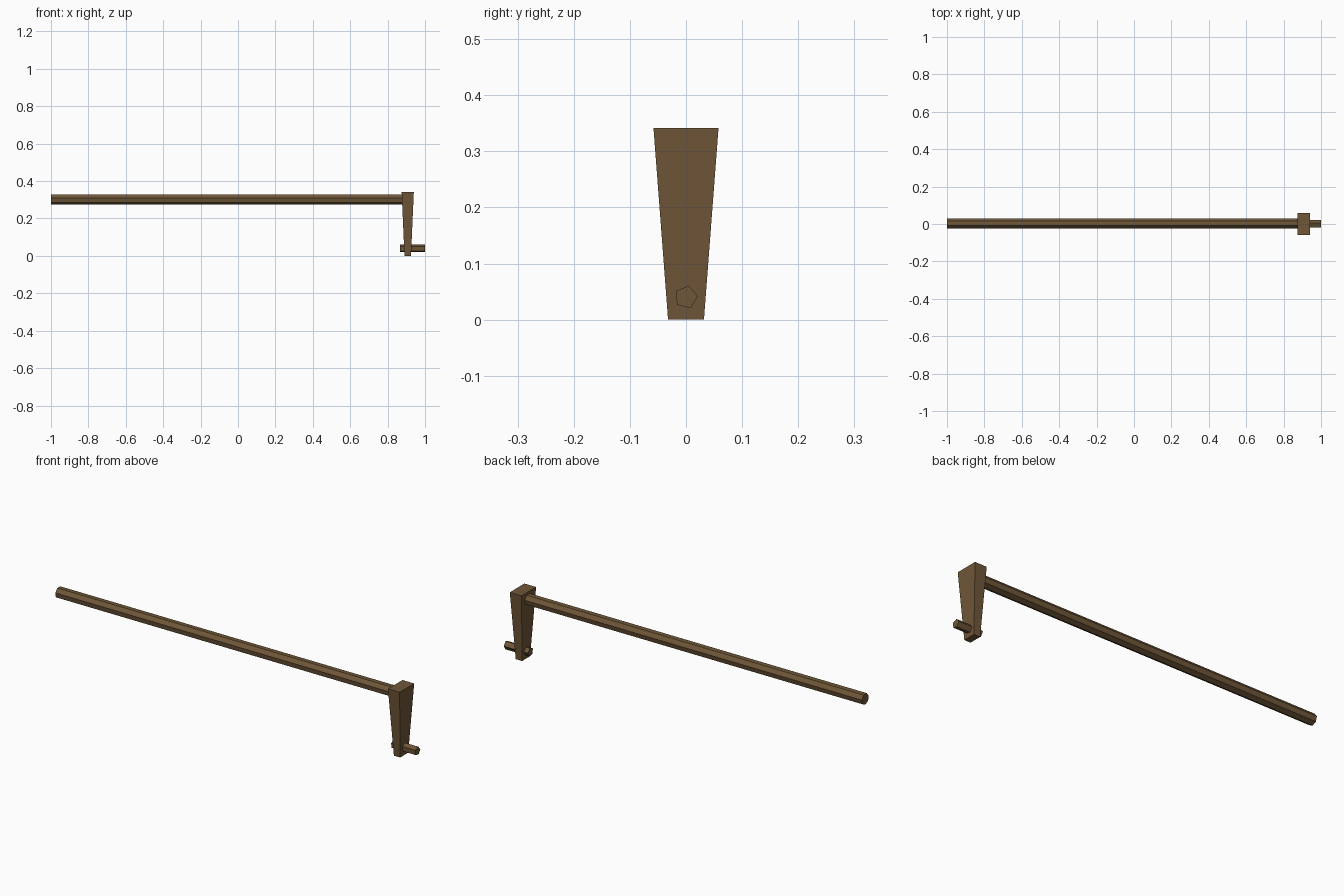
import bpy, bmesh, math

if "Cube" in bpy.data.objects:
    bpy.data.objects.remove(bpy.data.objects["Cube"])

wood = bpy.data.materials.new("brown wood")
wood.diffuse_color = (0.16, 0.095, 0.04, 1)
wood.use_nodes = True
wood.node_tree.nodes["Principled BSDF"].inputs["Base Color"].default_value = wood.diffuse_color


def finish(name, bm):
    bmesh.ops.recalc_face_normals(bm, faces=bm.faces)
    me = bpy.data.meshes.new(name)
    bm.to_mesh(me)
    bm.free()
    me.materials.append(wood)
    ob = bpy.data.objects.new(name, me)
    bpy.context.collection.objects.link(ob)
    return ob


def loft(name, ring_a, ring_b):
    """Closed solid between two matching rings."""
    bm = bmesh.new()
    a = [bm.verts.new(p) for p in ring_a]
    b = [bm.verts.new(p) for p in ring_b]
    n = len(a)
    bm.faces.new(a)
    bm.faces.new(b)
    for i in range(n):
        j = (i + 1) % n
        bm.faces.new((a[i], a[j], b[j], b[i]))
    return finish(name, bm)


def ring_x(x, y, z, r, sides, phase):
    """Polygon facing along x."""
    angles = [math.radians(phase + 360 * i / sides) for i in range(sides)]
    return [(x, y + r * math.cos(t), z + r * math.sin(t)) for t in angles]


def rect(x0, x1, y, z):
    return [(x0, -y, z), (x1, -y, z), (x1, y, z), (x0, y, z)]


# Long seven-sided rod
loft("rod", ring_x(-1, 0.003, 0.303, 0.028, 7, 165),
     ring_x(0.9, 0.003, 0.303, 0.028, 7, 166))

# Tapered crank arm
loft("crank_arm", rect(0.89, 0.925, 0.032, 0), rect(0.875, 0.94, 0.058, 0.342))

# Five-sided handle peg through the bottom of the arm
loft("handle_peg", ring_x(0.865, 0, 0.04, 0.021, 5, 76),
     ring_x(1.0, 0, 0.04, 0.021, 5, 76))
